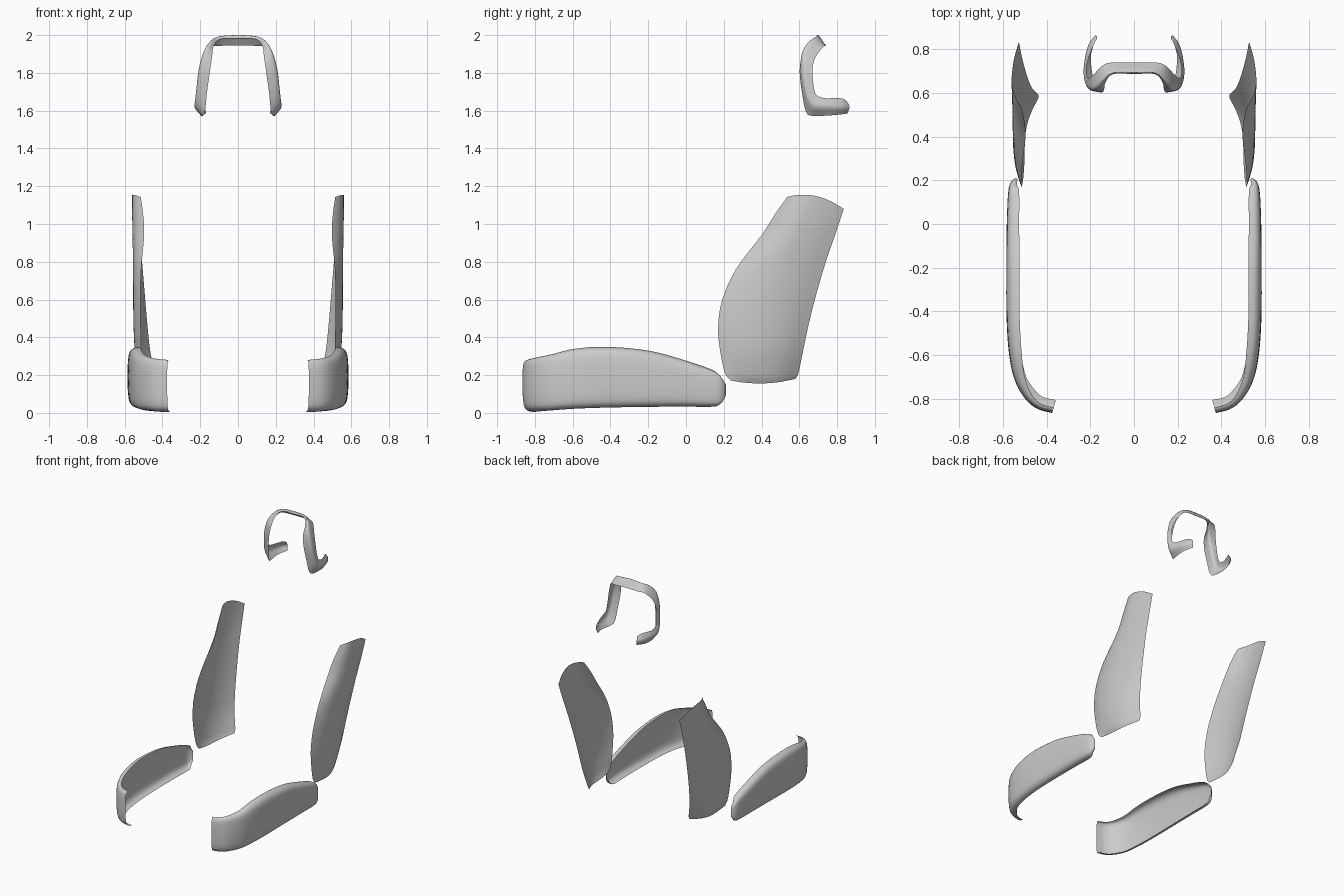
import bpy, bmesh
from mathutils import Vector


def spline(pts, n):
    """Catmull-Rom through pts with n steps per span."""
    p = [2 * pts[0] - pts[1]] + pts + [2 * pts[-1] - pts[-2]]
    out = []
    for i in range(1, len(p) - 2):
        a, b, c, d = p[i - 1:i + 3]
        for k in range(n):
            t = k / n
            out.append(0.5 * (2 * b + (c - a) * t + (2 * a - 5 * b + 4 * c - d) * t * t
                              + (3 * b - a - 3 * c + d) * t ** 3))
    return out + [pts[-1]]


def shell(name, rows, nu, nv):
    """Smooth open surface through a control net, mirrored across x = 0."""
    rows = [spline(r, nv) for r in rows]
    cols = [spline(list(c), nu) for c in zip(*rows)]
    bm = bmesh.new()
    grid = [[bm.verts.new(p) for p in c] for c in cols]
    for a, b in zip(grid, grid[1:]):
        for i in range(len(a) - 1):
            bm.faces.new((a[i], a[i + 1], b[i + 1], b[i]))
    bm.normal_update()
    if sum(f.normal.x * f.calc_area() for f in bm.faces) < 0:
        bmesh.ops.reverse_faces(bm, faces=bm.faces[:])
    for f in bm.faces:
        f.smooth = True
    me = bpy.data.meshes.new(name)
    bm.to_mesh(me)
    bm.free()
    ob = bpy.data.objects.new(name, me)
    bpy.context.collection.objects.link(ob)
    m = ob.modifiers.new("mirror", 'MIRROR')
    m.use_clip = True
    return ob


# Seat side panels: plan path (x, y), top z, bottom z, top inset, bottom inset
stations = [
    (.54, .212, .155, .085, .01, .01), (.562, .195, .19, .05, .03, .03),
    (.576, .15, .225, .033, .05, .05), (.583, 0, .277, .033, .057, .055),
    (.585, -.2, .33, .032, .06, .055), (.584, -.43, .35, .028, .06, .055),
    (.572, -.6, .339, .022, .058, .055), (.545, -.72, .312, .014, .048, .055),
    (.495, -.805, .295, .009, .035, .06), (.44, -.848, .286, .006, .028, .06),
    (.375, -.866, .28, .004, .026, .062)]
profile = [(1, 1), (.4, .965), (.08, .84), (0, .5), (.1, .16), (.42, .035), (1, 0)]
rows = []
for i, (x, y, zt, zb, it, ib) in enumerate(stations):
    a, b = stations[max(i - 1, 0)], stations[min(i + 1, len(stations) - 1)]
    t = Vector((b[0] - a[0], b[1] - a[1], 0)).normalized()
    inward = Vector((t.y, -t.x, 0))
    rows.append([Vector((x, y, zb + (zt - zb) * v)) + inward * u * (it if v > .5 else ib)
                 for u, v in profile])
shell("seat_side_panels", rows, 4, 4)

# Backrest side panels: front edge y z x, rear edge y z x, middle x, bow in z
levels = [
    (.235, .172, .505, .578, .18, .437, .500, -.02),
    (.205, .215, .508, .595, .21, .440, .520, -.012),
    (.182, .32, .512, .620, .33, .465, .545, 0),
    (.170, .45, .515, .650, .47, .480, .553, 0),
    (.192, .60, .517, .685, .61, .492, .555, 0),
    (.270, .77, .512, .737, .79, .507, .556, 0),
    (.400, .94, .497, .785, .93, .518, .558, .005),
    (.470, 1.05, .502, .812, 1.01, .523, .560, .02),
    (.535, 1.143, .515, .835, 1.08, .527, .560, .037)]
rows = []
for yf, zf, xf, yr, zr, xr, xm, bow in levels:
    row = []
    for t in (0, .07, .2, .4, .6, .8, 1):
        fall = (xm - xf) * (1 - t / .4) ** 2 if t < .4 else (xm - xr) * ((t - .4) / .6) ** 2
        row.append(Vector((xm - fall, yf + (yr - yf) * t,
                           zf + (zr - zf) * t + bow * 4 * t * (1 - t))))
    rows.append(row)
shell("backrest_side_panels", rows, 4, 3)

# Headrest trim: inner edge, crown and outer edge from top centre to foot tip
band = [
    (0, .687, 1.983, 0, .700, 2.0, 0, .740, 1.945),
    (.095, .687, 1.978, .1, .698, 1.992, .1, .740, 1.943),
    (.130, .650, 1.940, .145, .660, 1.970, .145, .725, 1.937),
    (.138, .612, 1.880, .178, .622, 1.915, .185, .685, 1.882),
    (.150, .602, 1.800, .203, .617, 1.820, .205, .670, 1.820),
    (.165, .615, 1.690, .217, .632, 1.710, .214, .675, 1.735),
    (.175, .635, 1.595, .226, .660, 1.640, .217, .690, 1.685),
    (.188, .670, 1.572, .230, .705, 1.620, .216, .730, 1.667),
    (.198, .760, 1.575, .222, .775, 1.620, .203, .775, 1.666),
    (.185, .820, 1.580, .203, .832, 1.620, .183, .825, 1.665),
    (.168, .855, 1.585, .176, .865, 1.620, .168, .852, 1.650)]
rows = [[Vector(r[k:k + 3]) for k in (0, 3, 6)] for r in band]
shell("headrest_trim", rows, 4, 5)
